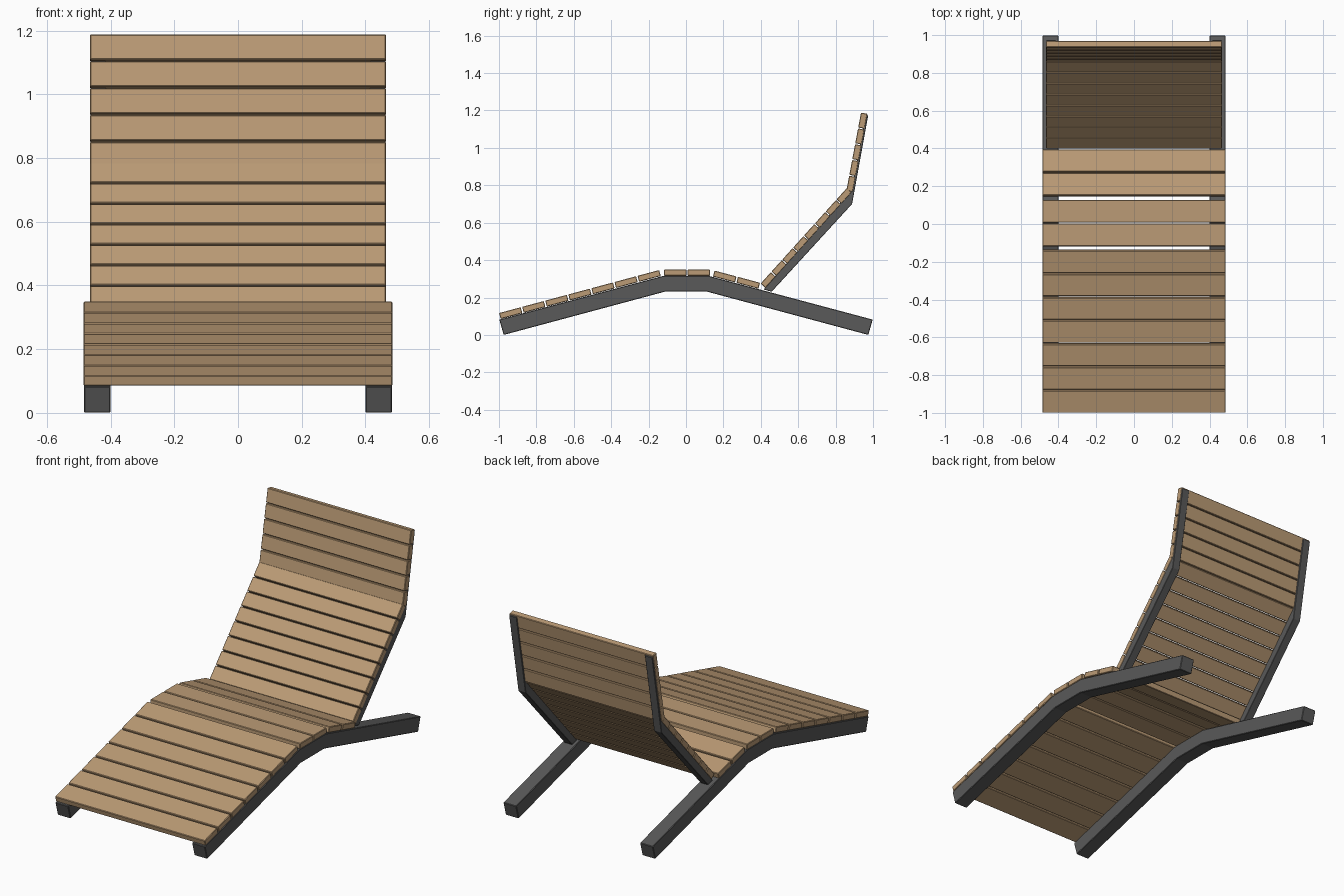
import bpy, bmesh
from mathutils import Vector

if "Cube" in bpy.data.objects:
    bpy.data.objects.remove(bpy.data.objects["Cube"])


def material(name, color):
    m = bpy.data.materials.new(name)
    m.diffuse_color = color
    m.use_nodes = True
    m.node_tree.nodes["Principled BSDF"].inputs["Base Color"].default_value = m.diffuse_color
    return m


WOOD = material("wood", (0.50, 0.33, 0.18, 1))
METAL = material("dark_metal", (0.10, 0.10, 0.10, 1))


def extrude(name, profile, x0, x1, mat, bevel=0.003):
    """Extrude a closed (y, z) profile from x0 to x1."""
    bm = bmesh.new()
    face = bm.faces.new([bm.verts.new((x0, y, z)) for y, z in profile])
    ext = bmesh.ops.extrude_face_region(bm, geom=[face])
    moved = [v for v in ext["geom"] if isinstance(v, bmesh.types.BMVert)]
    bmesh.ops.translate(bm, verts=moved, vec=(x1 - x0, 0, 0))
    bmesh.ops.recalc_face_normals(bm, faces=bm.faces)
    me = bpy.data.meshes.new(name)
    bm.to_mesh(me)
    bm.free()
    me.materials.append(mat)
    ob = bpy.data.objects.new(name, me)
    bpy.context.collection.objects.link(ob)
    mod = ob.modifiers.new("Bevel", "BEVEL")
    mod.width = bevel
    mod.segments = 1
    return ob


def slats(name, start, end, count, gap, half_width, thick):
    """Row of boards between two (y, z) points; thickness grows to the left of travel."""
    a, b = Vector(start), Vector(end)
    d = (b - a).normalized()
    n = Vector((-d.y, d.x)) * thick
    pitch = ((b - a).length + gap) / count
    for i in range(count):
        p = a + d * pitch * i
        q = p + d * (pitch - gap)
        extrude(f"{name}_{i + 1}", [p, q, q + n, p + n], -half_width, half_width, WOOD)


# Bent base rails and backrest posts, left and right
base = [(-0.975, 0), (-0.11, 0.232), (0.11, 0.232), (0.975, 0),
        (0.998, 0.082), (0.12, 0.316), (-0.12, 0.316), (-0.998, 0.082)]
post = [(0.415, 0.243), (0.458, 0.231), (0.888, 0.70), (0.974, 1.173),
        (0.961, 1.177), (0.884, 0.774)]
for side, s in (("left", -1), ("right", 1)):
    extrude(f"base_rail_{side}", base, s * 0.40, s * 0.484, METAL)
    extrude(f"backrest_post_{side}", post, s * 0.415, s * 0.4635, METAL, 0.002)

# Seat boards: leg slope, flat crest, rear slope
slats("leg_slat", (-0.991, 0.085), (-0.135, 0.315), 7, 0.008, 0.485, 0.033)
slats("crest_slat", (-0.118, 0.316), (0.128, 0.316), 2, 0.006, 0.485, 0.033)
slats("rear_slat", (0.144, 0.312), (0.387, 0.247), 2, 0.008, 0.485, 0.033)

# Backrest boards: lower recline and upper headrest
slats("back_slat", (0.425, 0.251), (0.886, 0.762), 8, 0.005, 0.465, 0.035)
slats("head_slat", (0.892, 0.765), (0.970, 1.182), 5, 0.005, 0.465, 0.035)
